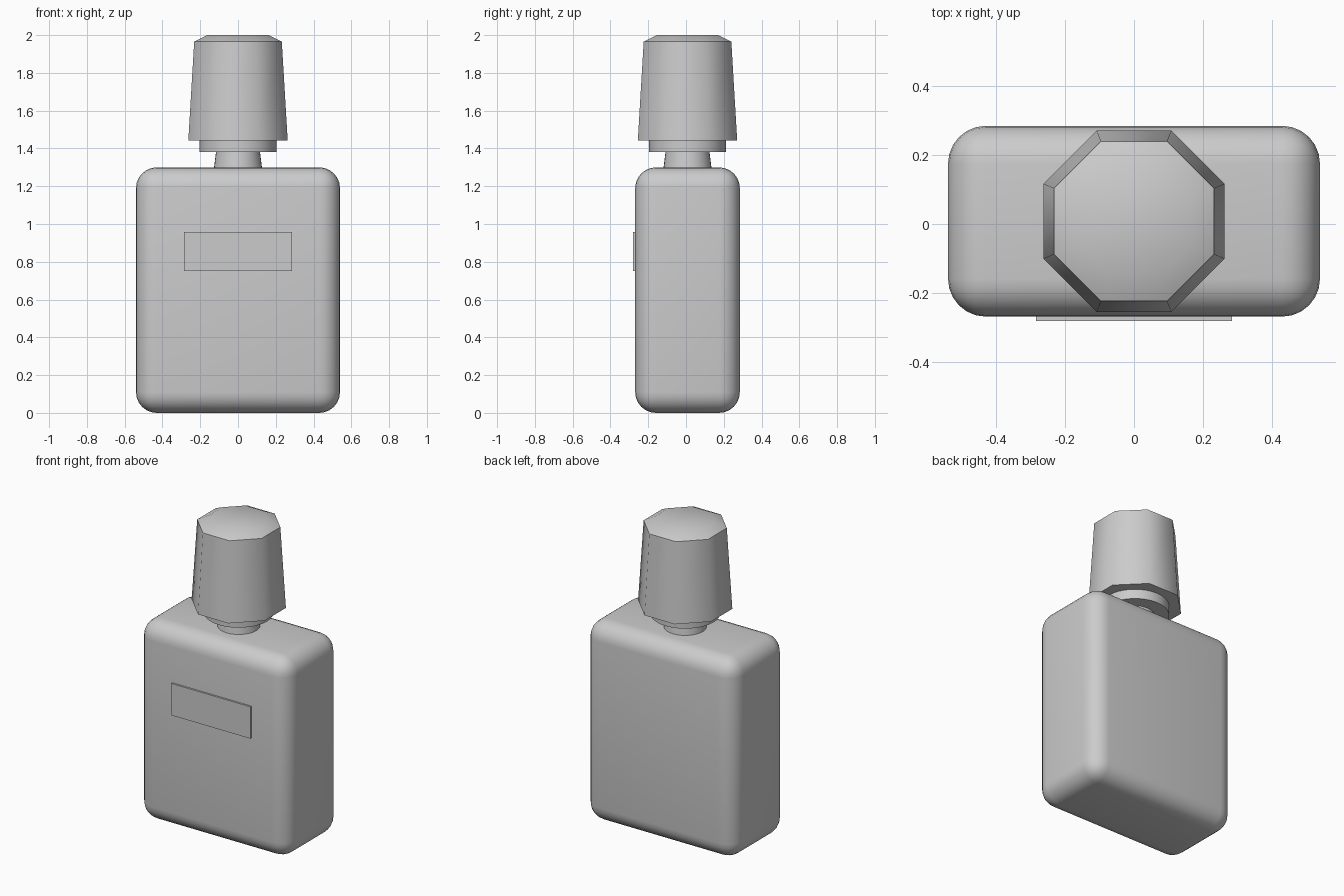
import bpy, bmesh, math

if "Cube" in bpy.data.objects:
    bpy.data.objects.remove(bpy.data.objects["Cube"])

CY = 0.008  # depth centre of the bottle (the label takes up the front margin)


def finish(name, bm, angle):
    bmesh.ops.recalc_face_normals(bm, faces=bm.faces)
    mesh = bpy.data.meshes.new(name)
    bm.to_mesh(mesh)
    bm.free()
    obj = bpy.data.objects.new(name, mesh)
    bpy.context.collection.objects.link(obj)
    bpy.ops.object.select_all(action='DESELECT')
    obj.select_set(True)
    bpy.context.view_layer.objects.active = obj
    bpy.ops.object.shade_smooth_by_angle(angle=math.radians(angle))
    return obj


def box(name, x, y, z, radius=0, segments=1):
    """Box from (min, max) ranges with optionally rounded edges."""
    bm = bmesh.new()
    bmesh.ops.create_cube(bm, size=1)
    for v in bm.verts:
        v.co = [r[0] + (c + 0.5) * (r[1] - r[0]) for c, r in zip(v.co, (x, y, z))]
    if radius:
        bmesh.ops.bevel(bm, geom=bm.edges[:], offset=radius, segments=segments,
                        profile=0.5, affect='EDGES')
    return finish(name, bm, 35)


def lathe(name, profile, sides, turn=0, angle=35):
    """Closed stack of rings; profile holds (radius, z)."""
    bm = bmesh.new()
    rings = []
    for r, z in profile:
        rings.append([bm.verts.new((r * math.cos(turn + math.tau * i / sides),
                                    CY + r * math.sin(turn + math.tau * i / sides), z))
                      for i in range(sides)])
    for a, b in zip(rings, rings[1:]):
        for i in range(sides):
            j = (i + 1) % sides
            bm.faces.new((a[i], a[j], b[j], b[i]))
    bm.faces.new(rings[0][::-1])
    bm.faces.new(rings[-1])
    return finish(name, bm, angle)


# Rounded glass body and raised front label
box("bottle_body", (-0.54, 0.54), (CY - 0.277, CY + 0.277), (0, 1.30), 0.11, 6)
box("label_plate", (-0.285, 0.285), (-0.281, -0.262), (0.75, 0.957))

# Tapered neck and collar
lathe("neck", [(0.133, 1.25), (0.116, 1.385)], 32)
lathe("collar", [(0.203, 1.38), (0.203, 1.45)], 32)

# Eight-sided tapered cap with chamfered top
flat = 1 / math.cos(math.pi / 8)
lathe("cap", [(0.263 * flat, 1.443), (0.232 * flat, 1.965), (0.163 * flat, 2.0)],
      8, math.pi / 8, 45.1)
